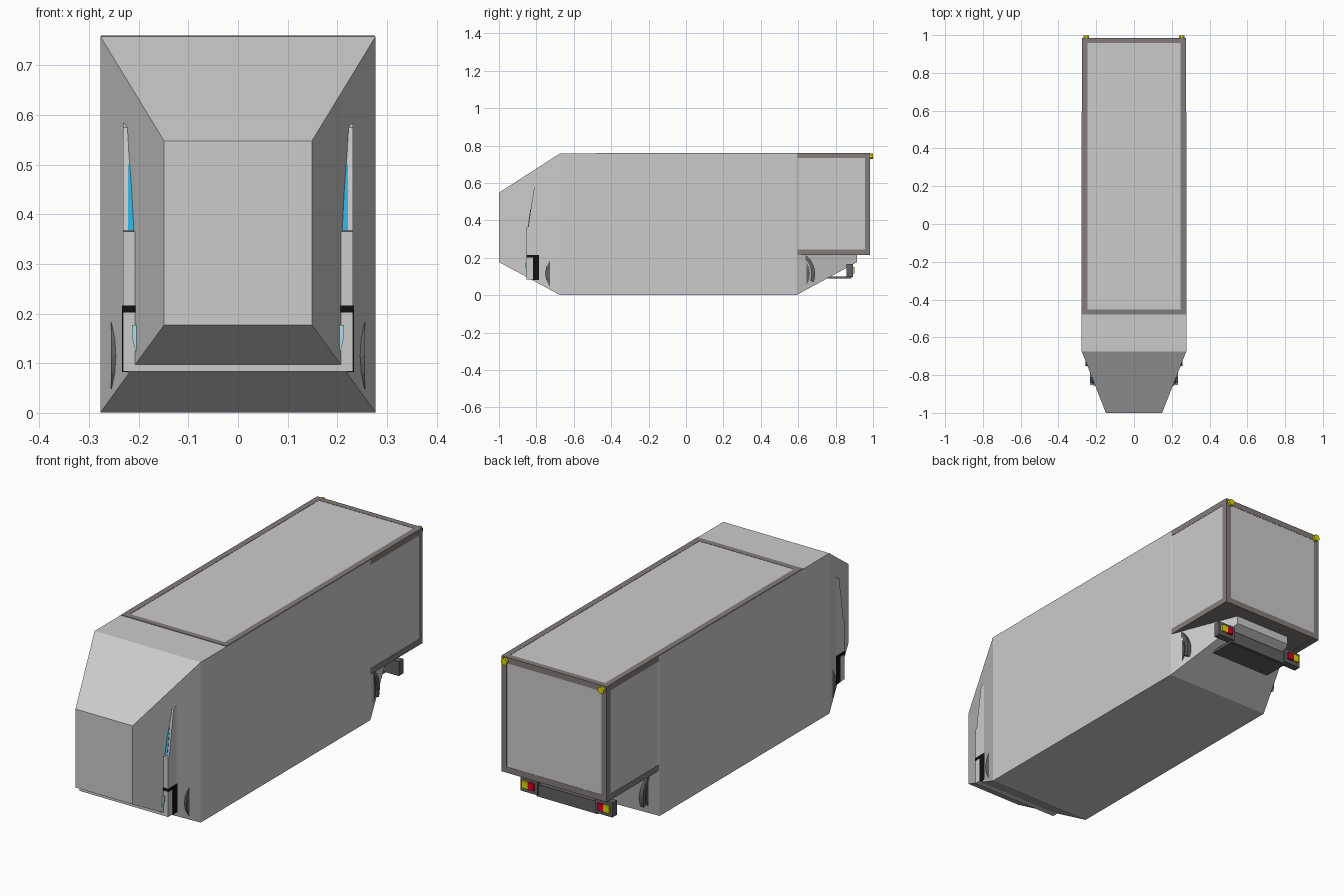
import bpy, bmesh, math

if "Cube" in bpy.data.objects:
    bpy.data.objects.remove(bpy.data.objects["Cube"])


def mat(name, r, g, b):
    m = bpy.data.materials.new(name)
    m.diffuse_color = (r, g, b, 1)
    m.use_nodes = True
    m.node_tree.nodes["Principled BSDF"].inputs["Base Color"].default_value = m.diffuse_color
    return m


FRAME = mat("frame_brown", 0.23, 0.205, 0.195)
DARK = mat("dark_grey", 0.12, 0.12, 0.12)
BLACK = mat("black", 0.005, 0.005, 0.005)
YELLOW = mat("yellow", 0.75, 0.7, 0.0)
RED = mat("red", 0.7, 0.0, 0.02)
GLASS = mat("window_blue", 0.03, 0.45, 0.75)
LAMP = mat("lamp_blue", 0.45, 0.72, 0.82)


def finish(name, bm, material=None):
    bmesh.ops.recalc_face_normals(bm, faces=bm.faces)
    me = bpy.data.meshes.new(name)
    bm.to_mesh(me)
    bm.free()
    ob = bpy.data.objects.new(name, me)
    bpy.context.collection.objects.link(ob)
    if material:
        me.materials.append(material)
    return ob


def loft(name, rings, material=None):
    """Skin a list of equal-length point rings and cap both ends."""
    bm = bmesh.new()
    vs = [[bm.verts.new(p) for p in r] for r in rings]
    n = len(vs[0])
    for a, b in zip(vs, vs[1:]):
        for i in range(n):
            j = (i + 1) % n
            bm.faces.new((a[i], a[j], b[j], b[i]))
    bm.faces.new(vs[0])
    bm.faces.new(vs[-1])
    return finish(name, bm, material)


def section(y, x, z0, z1):
    return [(-x, y, z0), (x, y, z0), (x, y, z1), (-x, y, z1)]


def box(name, x, y, z, material=None):
    xs = sorted(x)
    return loft(name, [[(xs[0], yy, z[0]), (xs[1], yy, z[0]),
                        (xs[1], yy, z[1]), (xs[0], yy, z[1])] for yy in y], material)


def side_profile(name, pts, x0, x1, material=None):
    """Extrude a (y, z) profile along x."""
    return loft(name, [[(x, y, z) for y, z in pts] for x in (x0, x1)], material)


def disc(name, r, x0, x1, y, z, material, n=20):
    pts = [(y + r * math.cos(2 * math.pi * i / n), z + r * math.sin(2 * math.pi * i / n))
           for i in range(n)]
    return side_profile(name, pts, x0, x1, material)


# Outer shell: straight body with tapered nose and tail
loft("outer_shell", [section(-1.0, 0.149, 0.177, 0.548),
                     section(-0.674, 0.277, 0.001, 0.758),
                     section(0.592, 0.277, 0.001, 0.758),
                     section(0.915, 0.149, 0.177, 0.548)])

# Cargo box: panels inside a frame of edge bars
X, Y0, Y1, Z0, Z1, T = 0.2755, -0.48, 0.985, 0.215, 0.7605, 0.028
G = 0.0012
box("cargo_panels", (-X + G, X - G), (Y0 + G, Y1 - G), (Z0 + 0.004, Z1 - G))
box("cargo_floor", (-X + G, X - G), (Y0 + G, Y1 - G), (Z0 + 0.001, Z0 + 0.01), FRAME)
for z in ((Z0, Z0 + T), (Z1 - T, Z1)):
    for s in (-1, 1):
        box("cargo_side_rail", (s * (X - T), s * X), (Y0, Y1), z, FRAME)
    for y in ((Y0, Y0 + T), (Y1 - T, Y1)):
        box("cargo_cross_rail", (-X + T, X - T), y, z, FRAME)
for s in (-1, 1):
    for y in ((Y0, Y0 + T), (Y1 - T, Y1)):
        box("cargo_post", (s * (X - T), s * X), y, (Z0 + T, Z1 - T), FRAME)

# Cab, mostly inside the shell
side_profile("cab", [(-0.852, 0.083), (-0.852, 0.365), (-0.843, 0.367), (-0.832, 0.45),
                     (-0.82, 0.52), (-0.812, 0.575), (-0.8, 0.582), (-0.78, 0.585),
                     (-0.5, 0.59), (-0.5, 0.22), (-0.76, 0.22), (-0.76, 0.083)],
             -0.232, 0.232)
# Windscreen on the sloping cab front
side_profile("windscreen", [(-0.845, 0.367), (-0.834, 0.45), (-0.824, 0.5), (-0.815, 0.5),
                            (-0.83, 0.367)], -0.222, 0.222, GLASS)

# Chassis
box("chassis", (-0.12, 0.12), (-0.75, 0.8), (0.13, 0.2), DARK)

for s in (-1, 1):
    # Cab step, groove and headlamp
    box("cab_step", (s * 0.2, s * 0.234), (-0.819, -0.785), (0.082, 0.216), BLACK)
    box("cab_groove", (s * 0.2, s * 0.2335), (-0.853, -0.8), (0.202, 0.216), BLACK)
    loft("headlamp", [[(s * 0.19, y, 0.125), (s * 0.207, y, 0.125), (s * 0.214, y, 0.155),
                       (s * 0.214, y, 0.177), (s * 0.19, y, 0.177)]
                      for y in (-0.858, -0.84)], LAMP)
    # Wheels
    for name, y in (("front_wheel", -0.645), ("rear_wheel", 0.555)):
        disc(name, 0.108, s * 0.18, s * 0.256, y, 0.115, DARK)
    # Curved rear mudguard
    arc = [math.radians(a) for a in range(-18, 55, 9)]
    pts = ([(0.557 + 0.133 * math.cos(a), 0.112 + 0.133 * math.sin(a)) for a in arc] +
           [(0.557 + 0.113 * math.cos(a), 0.112 + 0.115 * math.sin(a)) for a in reversed(arc)])
    side_profile("rear_mudguard", pts, s * 0.16, s * 0.258, DARK)
    # Tail lamp holder with red and yellow lamps
    box("tail_lamp_holder", (s * 0.15, s * 0.24), (0.857, 0.892), (0.098, 0.166), DARK)
    box("brake_lamp", (s * 0.166, s * 0.197), (0.88, 0.902), (0.117, 0.15), RED)
    box("indicator_lamp", (s * 0.197, s * 0.228), (0.88, 0.902), (0.117, 0.15), YELLOW)
    # Roof marker lamp
    loft("roof_marker", [[(s * 0.253 + 0.016 * math.cos(math.pi * (i + 0.5) / 4), y,
                           0.742 + 0.016 * math.sin(math.pi * (i + 0.5) / 4))
                          for i in range(8)] for y in (0.98, 0.999)], YELLOW)

# Rear bumper beam and plate below it
box("rear_bumper", (-0.16, 0.16), (0.86, 0.886), (0.09, 0.148), DARK)
box("under_plate", (-0.16, 0.16), (0.7, 0.875), (0.088, 0.1), DARK)
